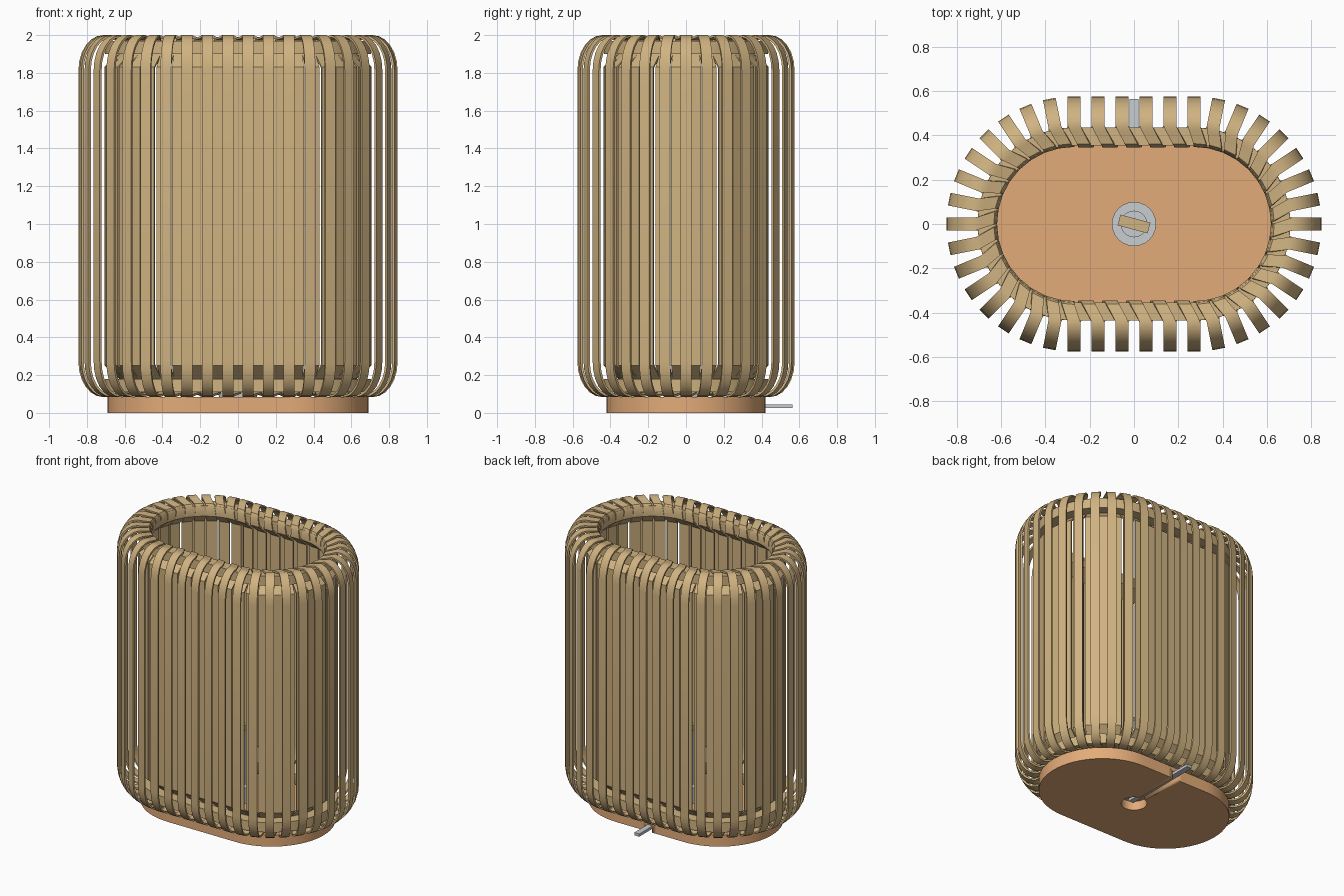
import bpy, bmesh, math
from mathutils import Vector

cube = bpy.data.objects.get("Cube")
if cube:
    bpy.data.objects.remove(cube, do_unlink=True)


def material(name, rgb):
    m = bpy.data.materials.new(name)
    m.use_nodes = True
    m.diffuse_color = (*rgb, 1)
    m.node_tree.nodes["Principled BSDF"].inputs["Base Color"].default_value = (*rgb, 1)
    return m


RATTAN = material("rattan tan", (0.63, 0.45, 0.22))
WOOD = material("warm wood", (0.77, 0.41, 0.19))
METAL = material("pale grey metal", (0.58, 0.61, 0.64))

HALF = 0.27          # half length of the straight sides
FLAT, BEND = 5, 16   # strip spacings along a straight side and an end
HALF_TURN = FLAT + BEND
COUNT = 2 * HALF_TURN


def outline(s, r):
    """Point and tangent on a stadium of end radius r; s counts strips."""
    s %= COUNT
    sign = 1
    if s >= HALF_TURN:
        s, sign = s - HALF_TURN, -1
    if s <= FLAT:
        p, t = Vector((-HALF + 2 * HALF * s / FLAT, -r, 0)), Vector((1, 0, 0))
    else:
        a = -math.pi / 2 + math.pi * (s - FLAT) / BEND
        p = Vector((HALF + r * math.cos(a), r * math.sin(a), 0))
        t = Vector((-math.sin(a), math.cos(a), 0))
    return p * sign, t * sign


def finish(name, bm, mat, thickness=0):
    """Make the object, give a sheet its thickness, and smooth it by angle."""
    bmesh.ops.recalc_face_normals(bm, faces=bm.faces)
    me = bpy.data.meshes.new(name)
    bm.to_mesh(me)
    bm.free()
    ob = bpy.data.objects.new(name, me)
    bpy.context.collection.objects.link(ob)
    me.materials.append(mat)
    bpy.ops.object.select_all(action="DESELECT")
    ob.select_set(True)
    bpy.context.view_layer.objects.active = ob
    if thickness:
        solid = ob.modifiers.new("thickness", "SOLIDIFY")
        solid.thickness = thickness
        solid.offset = 0
        bpy.ops.object.modifier_apply(modifier=solid.name)
    bpy.ops.object.shade_smooth_by_angle(angle=math.radians(35))
    return ob


def stadium_sweep(name, section, mat):
    """Sweep a closed (radius, z) section around the stadium."""
    bm = bmesh.new()
    rings = []
    for i in range(COUNT * 2):
        ring = []
        for r, z in section:
            p, _ = outline(i / 2, r)
            ring.append(bm.verts.new((p.x, p.y, z)))
        rings.append(ring)
    n = len(section)
    for i, a in enumerate(rings):
        b = rings[(i + 1) % len(rings)]
        for j in range(n):
            bm.faces.new((a[j], b[j], b[(j + 1) % n], a[(j + 1) % n]))
    return finish(name, bm, mat)


def cylinder(name, r, z0, z1, mat, sides=24):
    bm = bmesh.new()
    bmesh.ops.create_cone(bm, cap_ends=True, segments=sides, radius1=r, radius2=r, depth=z1 - z0)
    bmesh.ops.translate(bm, verts=bm.verts, vec=(0, 0, (z0 + z1) / 2))
    return finish(name, bm, mat)


def box(name, low, high, mat, turn=0):
    bm = bmesh.new()
    bmesh.ops.create_cube(bm, size=1)
    low, high = Vector(low), Vector(high)
    bmesh.ops.scale(bm, verts=bm.verts, vec=high - low)
    bmesh.ops.translate(bm, verts=bm.verts, vec=(low + high) / 2)
    ob = finish(name, bm, mat)
    ob.rotation_euler.z = turn
    return ob


# Winding path of one turn: (strip shift, radius, height, half width)
BOTTOM, TOP = 0.09, 1.994
RX, RZ = 0.125, 0.18
OUTER, INNER = 0.029, 0.036
arc = [(math.sin(k * math.pi / 12), math.cos(k * math.pi / 12)) for k in range(7)]
upper = [(0, 0.444 + RX * x, TOP - RZ + RZ * z, OUTER) for x, z in reversed(arc)]
upper += [(0.1, 0.42, 1.988, OUTER), (0.38, 0.365, 1.978, OUTER), (0.47, 0.352, 1.955, OUTER),
          (0.5, 0.352, 1.9, INNER), (0.5, 0.43, 1.83, INNER)]
lower = [(1 - s, r, TOP + BOTTOM - z, w) for s, r, z, w in reversed(upper)]

# Continuous rattan strip, wound round both hoops
bm = bmesh.new()
pairs = []
for i in range(COUNT):
    for s, r, z, w in upper + lower:
        p, t = outline(-i - s, r)
        p.z = z
        pairs.append((bm.verts.new(p - t * w), bm.verts.new(p + t * w)))
for k, (a, b) in enumerate(pairs):
    c, d = pairs[(k + 1) % len(pairs)]
    bm.faces.new((a, b, d, c))
finish("woven_strips", bm, RATTAN, 0.012)

# Hoops inside the winding
for name, z0, z1 in (("top_hoop", 1.9, 1.97), ("bottom_hoop", 0.11, 0.18)):
    stadium_sweep(name, [(0.354, z0), (0.435, z0), (0.435, z1), (0.354, z1)], RATTAN)

# Wooden base with a cord recess underneath
bm = bmesh.new()
ring = [bm.verts.new(outline(i / 2, 0.42)[0]) for i in range(COUNT * 2)]
face = bm.faces.new(ring)
up = bmesh.ops.extrude_face_region(bm, geom=[face])
bmesh.ops.translate(bm, verts=[v for v in up["geom"] if isinstance(v, bmesh.types.BMVert)],
                    vec=(0, 0, 0.085))
base = finish("base", bm, WOOD)
cutters = [cylinder("cord_hole_cutter", 0.085, -0.05, 0.065, WOOD),
           box("cord_slot_cutter", (-0.02, 0, -0.05), (0.02, 0.6, 0.05), WOOD)]
for cutter in cutters:
    cutter.hide_render = True
    cutter.hide_viewport = True
    cut = base.modifiers.new(cutter.name, "BOOLEAN")
    cut.operation = "DIFFERENCE"
    cut.solver = "EXACT"
    cut.object = cutter

# Flat power cord leaving at the back
box("power_cord", (-0.02, -0.03, 0.025), (0.02, 0.565, 0.045), METAL)

# Lamp holder standing on the base
cylinder("holder_flange", 0.1, 0.085, 0.2, METAL)
cylinder("holder_stem", 0.06, 0.2, 0.6, METAL)
box("holder_contact", (-0.07, -0.025, 0.6), (0.07, 0.025, 0.64), RATTAN, math.radians(-15))
